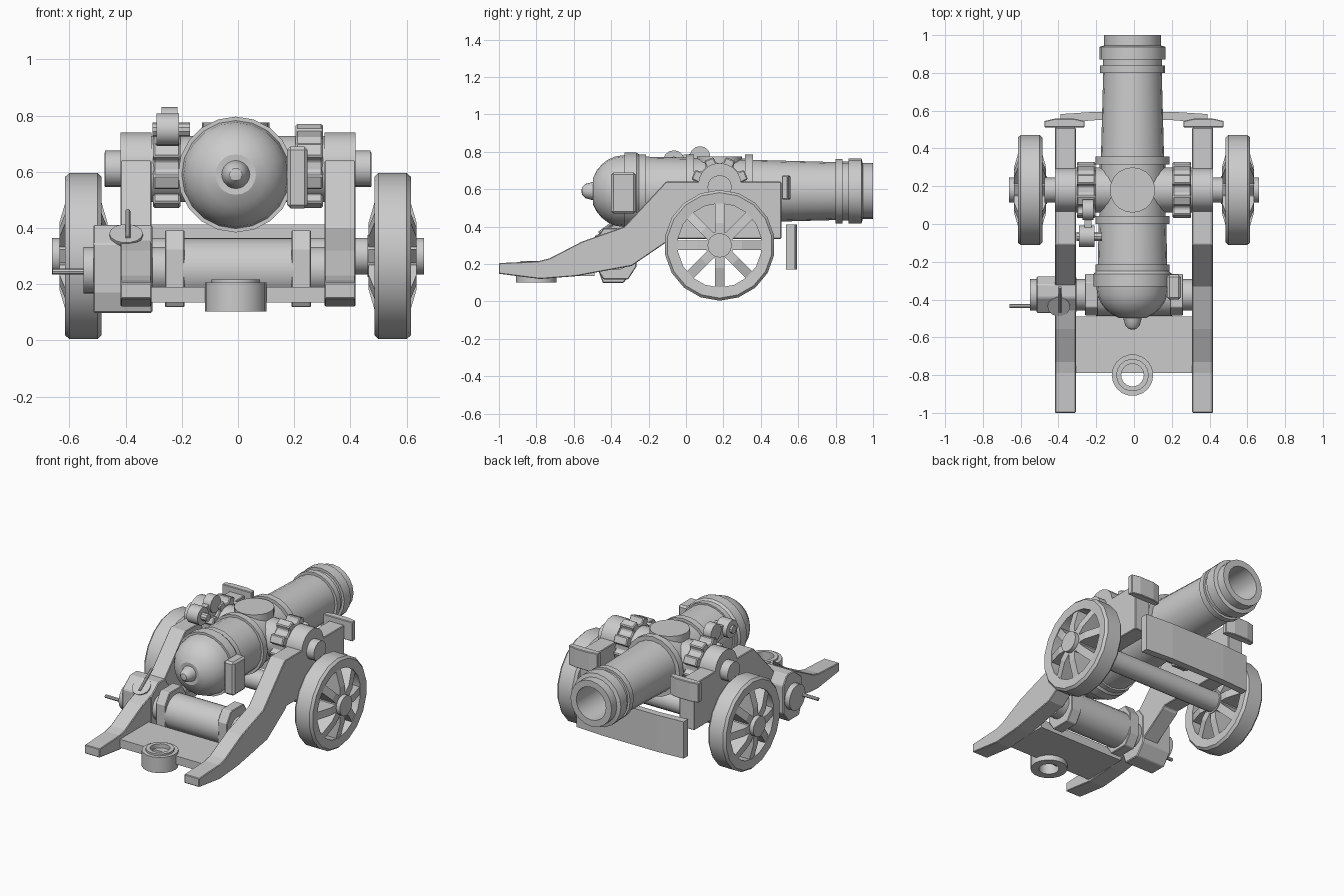
import bpy, bmesh, math
from mathutils import Vector, Matrix

if "Cube" in bpy.data.objects:
    bpy.data.objects.remove(bpy.data.objects["Cube"])


def finish(name, bm, smooth=True, bevel=0):
    bmesh.ops.remove_doubles(bm, verts=bm.verts, dist=1e-5)
    bmesh.ops.recalc_face_normals(bm, faces=bm.faces)
    if bevel:
        sharp = [e for e in bm.edges if len(e.link_faces) == 2 and e.calc_face_angle(0) > 0.6]
        bmesh.ops.bevel(bm, geom=sharp, offset=bevel, segments=1, affect='EDGES')
    me = bpy.data.meshes.new(name)
    bm.to_mesh(me)
    bm.free()
    ob = bpy.data.objects.new(name, me)
    bpy.context.collection.objects.link(ob)
    if smooth:
        bpy.ops.object.select_all(action='DESELECT')
        ob.select_set(True)
        bpy.context.view_layer.objects.active = ob
        bpy.ops.object.shade_smooth_by_angle(angle=math.radians(32))
    return ob


def lathe(name, prof, loc=(0, 0, 0), axis=(0, 0, 1), n=20):
    """Revolve (radius, distance) points around an axis through loc."""
    bm = bmesh.new()
    vs = [bm.verts.new((r, 0, t)) for r, t in prof]
    es = [bm.edges.new(p) for p in zip(vs, vs[1:])]
    bmesh.ops.spin(bm, geom=vs + es, cent=(0, 0, 0), axis=(0, 0, 1),
                   angle=2 * math.pi, steps=n, use_merge=True)
    q = Vector((0, 0, 1)).rotation_difference(Vector(axis))
    bm.transform(Matrix.Translation(loc) @ q.to_matrix().to_4x4())
    return finish(name, bm)


def rod(name, r, a, b, n=16):
    a, b = Vector(a), Vector(b)
    d = (b - a).length
    return lathe(name, [(0, 0), (r, 0), (r, d), (0, d)], a, (b - a).normalized(), n)


def prism(name, pts, lo, hi, axis='x', bevel=0):
    """Extrude a (y, z) outline along x, or an (x, y) outline along z."""
    f = (lambda p, t: (t, *p)) if axis == 'x' else (lambda p, t: (*p, t))
    bm = bmesh.new()
    a = [bm.verts.new(f(p, lo)) for p in pts]
    b = [bm.verts.new(f(p, hi)) for p in pts]
    bm.faces.new(a)
    bm.faces.new(b)
    for i in range(len(pts)):
        j = (i + 1) % len(pts)
        bm.faces.new((a[i], a[j], b[j], b[i]))
    return finish(name, bm, False, bevel)


def box(name, x0, x1, y0, y1, z0, z1, bevel=0):
    return prism(name, [(y0, z0), (y1, z0), (y1, z1), (y0, z1)], x0, x1, bevel=bevel)


# barrel with knob, domed breech, bands, muzzle rings and bore
CX, CZ = -0.008, 0.59
prof = [(0, -.56), (.022, -.555), (.038, -.538), (.044, -.515), (.05, -.495)]
prof += [(.192 * math.sin(a), -.33 - .18 * math.cos(a))
         for a in [math.radians(d) for d in (22, 35, 48, 61, 75, 90)]]
prof += [(.206, -.33), (.206, -.265), (.195, -.25), (.195, -.215), (.184, -.215),
         (.179, 0), (.195, 0), (.195, .042), (.176, .042), (.174, .315),
         (.195, .315), (.195, .357), (.167, .357), (.155, .8), (.172, .8),
         (.172, .838), (.157, .838), (.157, .87), (.174, .87), (.174, .938),
         (.15, .945), (.15, 1.0), (.108, 1.0), (.108, .6), (0, .6)]
lathe("barrel", prof, (CX, 0, CZ), (0, 1, 0), 20)
lathe("barrel_top_boss", [(0, 0), (.12, 0), (.12, .18), (0, .18)], (CX, .18, .595), n=20)

# trunnions
TY, TZ = .18, .61
rod("trunnion", .065, (-.474, TY, TZ), (.472, TY, TZ))
rod("trunnion_shoulder", .118, (-.31, TY, TZ), (.31, TY, TZ), 20)

cheek_outline = [(-1, .205), (-.79, .215), (-.73, .23), (-.556, .32), (-.33, .40),
                 (-.107, .64), (.51, .64), (.51, .335), (-.09, .335), (-.1, .32),
                 (-.29, .19), (-.59, .135), (-.78, .12), (-1, .148)]
for s, side in ((-1, "left"), (1, "right")):
    # cheek of the carriage and its bearing cap
    x0, x1 = sorted((s * .308, s * .418))
    prism(side + "_cheek", cheek_outline, x0, x1, bevel=.004)
    rod(side + "_bearing_cap", .115, (x0, TY, .625), (x1, TY, .625), 20)

    # toothed collar on the trunnion
    teeth = []
    for i in range(8):
        for da, r in ((-14, .122), (-10, .155), (10, .155), (14, .122)):
            a = math.radians(45 * i + 22.5 + da)
            teeth.append((TY + r * math.cos(a), TZ + .01 + r * math.sin(a)))
    x0, x1 = sorted((s * .205, s * .302))
    prism(side + "_toothed_collar", teeth, x0, x1, bevel=.006)

    # bowed plate on the front end of each cheek
    c = s * .368
    prism(side + "_cheek_plate",
          [(c - .107, .512), (c + .107, .512), (c + .107, .545), (c + .05, .558),
           (c - .05, .558), (c - .107, .545)], .545, .672, 'z', bevel=.004)

    # wheel: rim, tapered spokes, hub
    wc = (s * .55, TY, .3)
    lathe(side + "_wheel_rim",
          [(.225, -.06), (.282, -.065), (.296, -.05), (.296, .05), (.282, .065),
           (.225, .06), (.225, -.06)], wc, (1, 0, 0), 18)
    lathe(side + "_wheel_hub",
          [(0, -.09), (.075, -.09), (.075, .085), (.065, .085), (.065, .112),
           (0, .112)], wc, (s, 0, 0), 16)
    bm = bmesh.new()
    for i in range(8):
        new = bmesh.ops.create_cube(bm, size=1)['verts']
        for v in new:
            outer = v.co.z > 0
            v.co = Vector((v.co.x * (.1 if outer else .17), v.co.y * .05,
                           .24 if outer else .12))
        rot = Matrix.Rotation(math.radians(45 * i), 4, 'X')
        new2 = bmesh.ops.create_cube(bm, size=1)['verts']
        for v in new2:
            v.co = Vector((v.co.x * .17, v.co.y * .05, .12 if v.co.z > 0 else .05))
        bmesh.ops.transform(bm, matrix=Matrix.Translation(wc) @ rot, verts=new + new2)
    finish(side + "_wheel_spokes", bm, False)

    # collar of the elevating drum
    x0, x1 = sorted((s * .19, s * .26))
    oct_pts = [(-.375 + .11 * a, .255 + .137 * b) for a, b in
               ((-1, -.5), (-.6, -1), (.6, -1), (1, -.5), (1, .5), (.6, 1), (-.6, 1), (-1, .5))]
    prism(side + "_drum_collar", oct_pts, x0, x1, bevel=.004)

# axle
rod("axle", .065, (-.64, TY, .3), (.64, TY, .3))

# bowed front transom
prism("front_transom", [(-.39, .535), (-.2, .55), (.2, .55), (.39, .535), (.39, .582),
                        (.2, .594), (-.2, .594), (-.39, .582)], .17, .412, 'z')

# drum between the cheeks, with its end housing and crank pin
lathe("drum", [(0, -.55), (.083, -.55), (.083, -.2), (.113, -.2), (.113, .2),
               (.083, .2), (.083, .315), (0, .315)], (0, -.375, .25), (1, 0, 0), 20)
housing = [(-.47, .17), (-.445, .098), (-.335, .098), (-.278, .17), (-.278, .35),
           (-.32, .41), (-.39, .41), (-.47, .345)]
prism("drum_housing", housing, -.515, -.305, bevel=.005)
rod("crank_pin", .011, (-.66, -.435, .245), (-.5, -.435, .245), 8)

# domed knob with a thin bar on the housing
lathe("housing_knob", [(0, -.04), (.03, -.035), (.05, -.02), (.06, .005), (.06, .015), (0, .015)],
      (-.398, -.43, .368), Vector((0, -.55, .83)).normalized(), 14)
rod("knob_bar", .009, (-.392, -.465, .365), (-.392, -.335, .46), 8)

# rear plank and towing ring
box("rear_plank", -.31, .31, -.79, -.49, .135, .19)
lathe("towing_ring", [(.06, .102), (.11, .102), (.11, .205), (.086, .205), (.086, .217),
                      (.06, .217), (.06, .102)], (CX, -.8, 0), n=18)

# block on the right of the breech
box("breech_block", .175, .248, -.4, -.268, .47, .69, bevel=.012)

# pair of small rollers on the left collar, with a link
rod("rear_roller", .058, (-.29, -.065, .75), (-.21, -.065, .75), 14)
rod("front_roller", .055, (-.272, .075, .775), (-.215, .075, .775), 14)
prism("roller_link", [(-.065, .72), (.06, .69), (.12, .7), (.1, .79), (.05, .79), (-.06, .78)],
      -.262, -.225)
rod("roller_pin", .025, (-.305, -.065, .75), (-.17, -.065, .75), 10)
